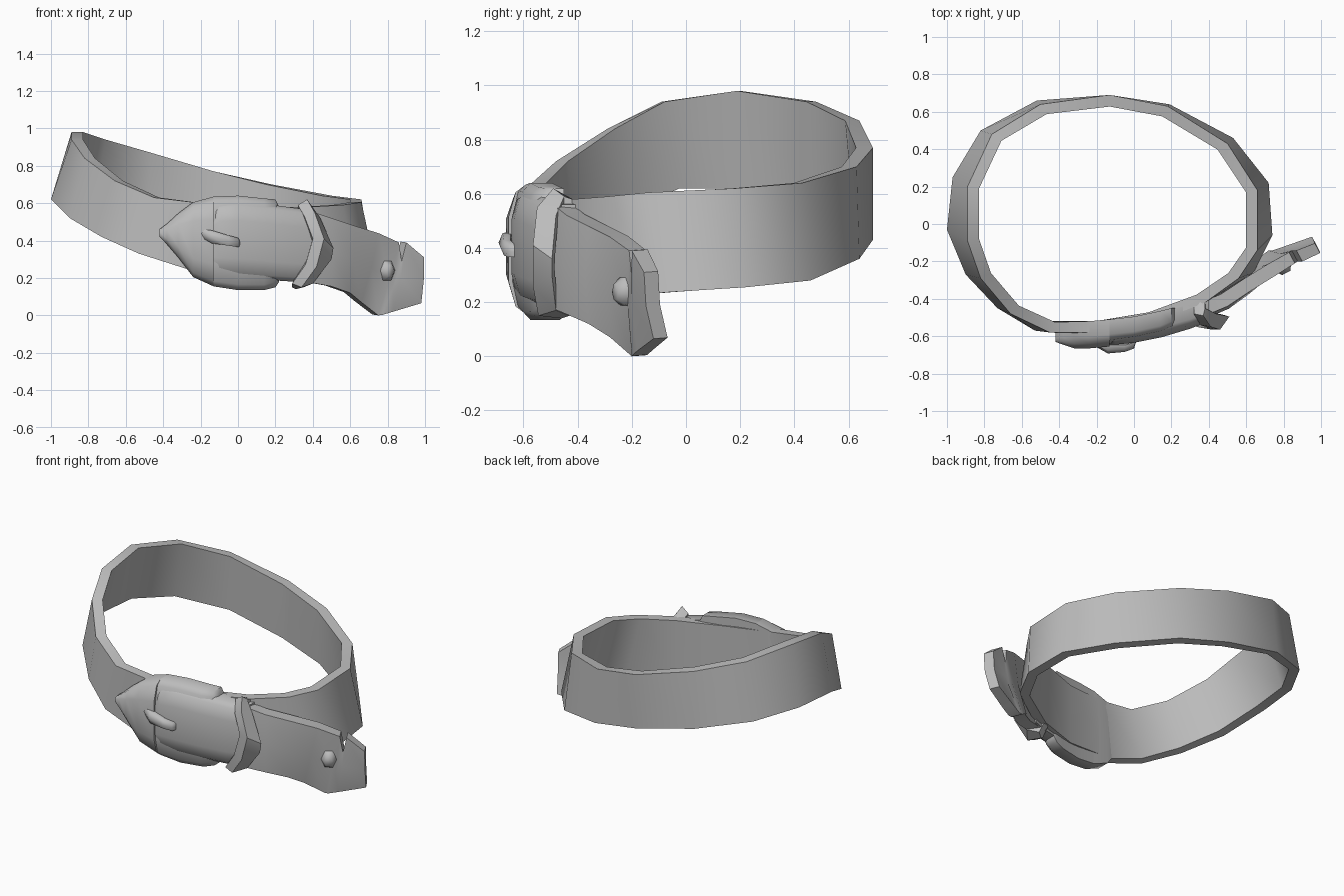
import bpy, bmesh, math
from mathutils import Vector as V

cube = bpy.data.objects.get("Cube")
if cube:
    bpy.data.objects.remove(cube, do_unlink=True)

grey = bpy.data.materials.new("plain_grey")
grey.use_nodes = True
grey.diffuse_color = (0.5, 0.5, 0.5, 1)
grey.node_tree.nodes["Principled BSDF"].inputs["Base Color"].default_value = (0.5, 0.5, 0.5, 1)


def loft(name, sections, closed=False, angle=35):
    """Join matching closed cross-sections into one solid."""
    bm = bmesh.new()
    rings = [[bm.verts.new(p) for p in s] for s in sections]
    n = len(rings[0])
    pairs = list(zip(rings, rings[1:]))
    if closed:
        pairs.append((rings[-1], rings[0]))
    else:
        bm.faces.new(rings[0])
        bm.faces.new(rings[-1])
    for a, b in pairs:
        for i in range(n):
            j = (i + 1) % n
            bm.faces.new((a[i], a[j], b[j], b[i]))
    bmesh.ops.recalc_face_normals(bm, faces=bm.faces)
    mesh = bpy.data.meshes.new(name)
    bm.to_mesh(mesh)
    bm.free()
    mesh.materials.append(grey)
    ob = bpy.data.objects.new(name, mesh)
    bpy.context.collection.objects.link(ob)
    bpy.ops.object.select_all(action='DESELECT')
    ob.select_set(True)
    bpy.context.view_layer.objects.active = ob
    bpy.ops.object.shade_smooth_by_angle(angle=math.radians(angle))


def plate(x, top, bottom, edge_y, mid_y, depth):
    """Bulged vertical cross-section with a flat back."""
    front = [V((x, edge_y + (mid_y - edge_y) * k, top + (bottom - top) * t))
             for t, k in ((0, 0), (.06, .6), (.25, 1), (.75, 1), (.94, .6), (1, 0))]
    back = edge_y + depth
    return front + [V((x, back, bottom)), V((x, back, top))]


def circle(axis_a, axis_b, sides=6):
    """Evenly spaced offsets around an ellipse."""
    steps = [i * math.tau / sides for i in range(sides)]
    return [axis_a * math.cos(a) + axis_b * math.sin(a) for a in steps]


# Tilted, slightly flared strap loop: top and bottom outer edges
top = [(.66, -.14, .605), (.66, .18, .62), (.50, .43, .64), (.18, .63, .70),
       (-.13, .69, .77), (-.5, .64, .87), (-.76, .48, .94), (-.89, .2, .98),
       (-.89, -.09, .94), (-.82, -.29, .84), (-.66, -.48, .72), (-.45, -.58, .63),
       (-.2, -.58, .60), (.1, -.53, .58), (.38, -.42, .58), (.56, -.29, .59)]
bottom = [(.74, -.06, .237), (.72, .22, .255), (.53, .46, .28), (.19, .64, .36),
          (-.13, .69, .43), (-.52, .66, .52), (-.82, .50, .585), (-.97, .25, .62),
          (-1, -.03, .62), (-.9, -.27, .52), (-.73, -.45, .42), (-.53, -.57, .33),
          (-.28, -.59, .25), (.1, -.53, .2), (.38, -.43, .2), (.64, -.26, .22)]
centre = V((-.13, .05, 0))


def inward(p):
    v = centre - p
    v.z = 0
    return p + v.normalized() * .062


loop = []
for t, b in zip(map(V, top), map(V, bottom)):
    loop.append([t, b, inward(b), inward(t)])
loft("strap_loop", loop, closed=True)

# Buckle: raised left bar, then a lower body running under the strap
loft("buckle_bar", [plate(*r) for r in (
    (-.42, .46, .42, -.61, -.63, .03), (-.38, .49, .38, -.605, -.645, .04),
    (-.32, .545, .31, -.60, -.665, .06), (-.24, .605, .205, -.60, -.665, .08),
    (-.13, .635, .155, -.59, -.655, .08))], angle=55)
loft("buckle_body", [plate(*r) for r in (
    (-.13, .635, .155, -.59, -.64, .08), (0, .64, .135, -.575, -.62, .08),
    (.14, .625, .135, -.545, -.59, .08), (.20, .62, .15, -.52, -.565, .07),
    (.22, .58, .18, -.51, -.55, .06))], angle=55)

# Strap lying over the buckle up to the keeper
loft("front_strap", [plate(*r) for r in (
    (-.13, .56, .23, -.61, -.645, .05), (-.10, .60, .21, -.60, -.645, .05),
    (0, .61, .20, -.58, -.635, .06), (.15, .595, .19, -.55, -.605, .08),
    (.3, .575, .18, -.51, -.56, .08), (.40, .56, .18, -.475, -.52, .08))], angle=55)

# Free strap end, bending away to a notched, thinner tip
tail_edges = [((.38, -.49, .56), (.36, -.5, .18), 1), ((.50, -.44, .52), (.5, -.44, .155), 1),
              ((.62, -.36, .48), (.6, -.36, .12), 1), ((.75, -.28, .44), (.66, -.28, .07), 1),
              ((.86, -.21, .39), (.75, -.2, 0), .9), ((.875, -.2, .29), (.77, -.2, .002), .9),
              ((.90, -.2, .39), (.83, -.18, .02), .9), ((.995, -.155, .31), (.98, -.12, .065), .8)]
thick = V((-.035, .065, .005))
tail = []
for t, b, scale in tail_edges:
    t, b, d = V(t), V(b), thick * scale
    mid = (t + b) / 2 - d * .2
    tail.append([t, mid, b, b + d, mid + d, t + d])
loft("strap_end", tail)

# Keeper loop bowed around the strap: left edge, front ridge, right edge
keeper_edges = [((.32, -.48, .59), (.37, -.49, .62), (.38, -.45, .59)),
                ((.355, -.54, .53), (.41, -.55, .55), (.44, -.48, .52)),
                ((.40, -.555, .41), (.46, -.565, .41), (.51, -.495, .36)),
                ((.36, -.555, .27), (.42, -.565, .26), (.50, -.495, .30)),
                ((.29, -.54, .17), (.34, -.545, .15), (.40, -.48, .17)),
                ((.29, -.47, .15), (.31, -.46, .14), (.35, -.43, .15)),
                ((.30, -.41, .20), (.32, -.40, .20), (.34, -.40, .20)),
                ((.32, -.41, .56), (.35, -.40, .57), (.38, -.39, .57))]
hub = V((.39, -.46, .38))
keeper = []
for edge in keeper_edges:
    a, m, b = map(V, edge)
    keeper.append([a, m, b] + [p + (hub - p).normalized() * .04 for p in (b, a)])
loft("keeper_loop", keeper, closed=True)

# Prong hooked across the buckle bar
prong = [((-.20, -.64, .44), .025), ((-.14, -.662, .42), .04), ((-.05, -.66, .40), .032),
         ((0, -.645, .39), .028), ((.01, -.62, .385), .02)]
loft("buckle_prong", [[V(p) + o for o in circle(V((0, r * .75, 0)), V((0, 0, r)))]
                      for p, r in prong], angle=65)

# Soft stud near the strap tip
out = -thick.normalized()
side = V((.88, .47, 0))
loft("strap_stud", [[V((.80, -.235, .24)) + out * d + o for o in circle(side * r, V((0, 0, r * 1.3)))]
                    for d, r in ((-.04, .055), (.0, .045), (.03, .025))], angle=70)
